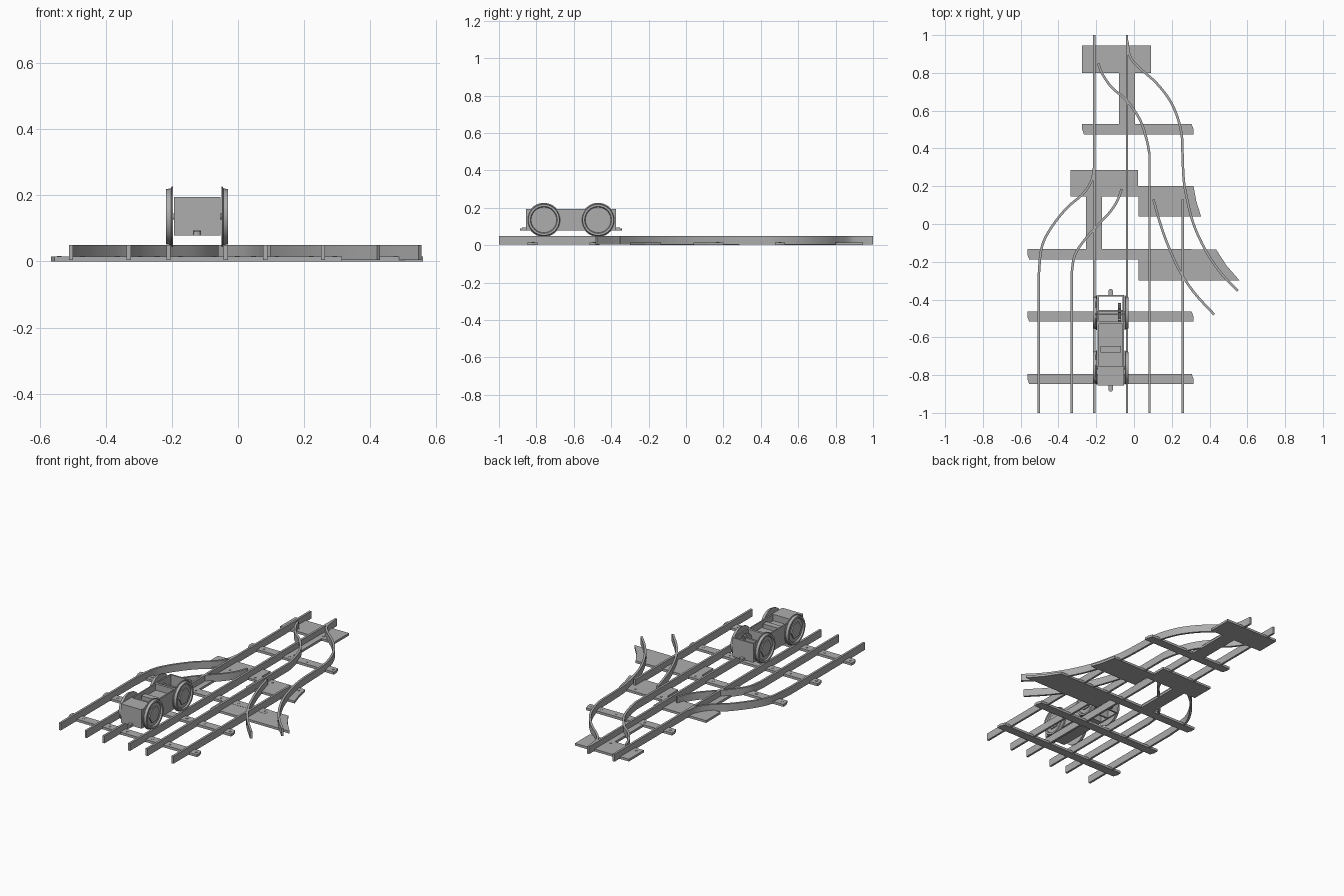
import bpy, bmesh
from math import cos, sin, pi, radians
from mathutils import Vector

cube = bpy.data.objects.get("Cube")
if cube:
    bpy.data.objects.remove(cube, do_unlink=True)

steel = bpy.data.materials.new("grey_steel")
steel.use_nodes = True
GREY = (0.42, 0.42, 0.42, 1)
steel.diffuse_color = GREY
steel.node_tree.nodes["Principled BSDF"].inputs["Base Color"].default_value = GREY


def finish(name, bm, smooth=False):
    bmesh.ops.recalc_face_normals(bm, faces=bm.faces)
    mesh = bpy.data.meshes.new(name)
    bm.to_mesh(mesh)
    bm.free()
    mesh.materials.append(steel)
    obj = bpy.data.objects.new(name, mesh)
    bpy.context.collection.objects.link(obj)
    if smooth:
        bpy.ops.object.select_all(action='DESELECT')
        obj.select_set(True)
        bpy.context.view_layer.objects.active = obj
        bpy.ops.object.shade_smooth_by_angle(angle=radians(35))
    return obj


def prism(bm, outline, low, high, place=lambda a, b, h: (a, b, h)):
    """Extrude a closed outline between two levels."""
    bottom = [bm.verts.new(place(a, b, low)) for a, b in outline]
    top = [bm.verts.new(place(a, b, high)) for a, b in outline]
    bm.faces.new(bottom[::-1])
    bm.faces.new(top)
    n = len(outline)
    for i in range(n):
        j = (i + 1) % n
        bm.faces.new((bottom[i], bottom[j], top[j], top[i]))


def box(bm, x0, x1, y0, y1, z0, z1):
    prism(bm, [(x0, y0), (x1, y0), (x1, y1), (x0, y1)], z0, z1)


def circle(radius, sides, a=0.0, b=0.0):
    return [(a + radius * cos(2 * pi * i / sides), b + radius * sin(2 * pi * i / sides))
            for i in range(sides)]


def along_x(a, b, h):
    return (h, a, b)


def spline(points, steps=6):
    """Catmull-Rom curve through flat points."""
    p = [Vector(q) for q in points]
    p = [2 * p[0] - p[1]] + p + [2 * p[-1] - p[-2]]
    out = []
    for a, b, c, d in zip(p, p[1:], p[2:], p[3:]):
        for k in range(steps):
            t = k / steps
            out.append(0.5 * (2 * b + (c - a) * t + (2 * a - 5 * b + 4 * c - d) * t ** 2
                              + (3 * b - a - 3 * c + d) * t ** 3))
    return out + [p[-2]]


def rail(name, path):
    """Upright bar swept along a flat path."""
    path = [Vector(q) for q in path]
    bm = bmesh.new()
    last = None
    for i, p in enumerate(path):
        way = (path[min(i + 1, len(path) - 1)] - path[max(i - 1, 0)]).normalized()
        side = Vector((-way.y, way.x)) * 0.0065
        ring = [bm.verts.new((*(p + side * s), z))
                for s, z in ((-1, 0.004), (1, 0.004), (1, 0.049), (-1, 0.049))]
        if last:
            for k in range(4):
                m = (k + 1) % 4
                bm.faces.new((last[k], last[m], ring[m], ring[k]))
        else:
            bm.faces.new(ring)
        last = ring
    bm.faces.new(last[::-1])
    finish(name, bm, True)


# Rails
MAIN = (-0.21, -0.037)
for name, x in zip(("main_rail_right", "main_rail_left"), MAIN):
    rail(name, [(x, -1), (x, 1)])
rail("right_siding_outer_rail", [(-0.505, -1)] + spline(
    [(-0.505, -0.28), (-0.49, -0.13), (-0.445, -0.03), (-0.36, 0.08),
     (-0.27, 0.16), (-0.225, 0.23), (-0.211, 0.3)]))
rail("right_siding_inner_rail", [(-0.33, -1)] + spline(
    [(-0.33, -0.26), (-0.315, -0.17), (-0.27, -0.095), (-0.2, -0.015),
     (-0.13, 0.06), (-0.09, 0.12), (-0.065, 0.185)]))
rail("left_siding_inner_rail", [(0.082, -1)] + spline(
    [(0.082, 0.37), (0.066, 0.45), (0.03, 0.555), (-0.04, 0.655),
     (-0.115, 0.72), (-0.165, 0.79), (-0.19, 0.85)]))
rail("left_siding_outer_rail", [(0.257, -1), (0.257, 0.13)])
rail("branch_outer_rail", spline(
    [(-0.036, 0.97), (-0.02, 0.885), (0.03, 0.825), (0.11, 0.755), (0.18, 0.67),
     (0.225, 0.58), (0.252, 0.475), (0.257, 0.37), (0.262, 0.25), (0.275, 0.16),
     (0.315, 0), (0.385, -0.15), (0.465, -0.265), (0.55, -0.355)]))
rail("branch_inner_rail", spline(
    [(0.103, 0.13), (0.135, 0.015), (0.177, -0.105), (0.24, -0.245),
     (0.32, -0.365), (0.425, -0.48)]))

# Sleepers, each with a small tongue at one end and a notch at the other
TIE = 0.015
for name, x0, y in (("front_sleeper", -0.565, -0.82), ("second_sleeper", -0.565, -0.49),
                    ("third_sleeper", -0.565, -0.16), ("rear_sleeper", -0.275, 0.502)):
    bm = bmesh.new()
    prism(bm, [(x0 + 0.01, y - 0.027), (0.315, y - 0.027), (0.315, y), (0.305, y + 0.027),
               (x0, y + 0.027), (x0, y)], 0, TIE)
    finish(name, bm)

# Switch plates
plates = {
    "third_sleeper_plate": [(0.025, -0.3), (0.56, -0.3), (0.49, -0.22), (0.435, -0.135),
                            (0.025, -0.135)],
    "middle_plate": [(-0.335, 0.145), (0.025, 0.145), (0.025, 0.04), (0.355, 0.04),
                     (0.33, 0.12), (0.315, 0.2), (0.02, 0.2), (0.02, 0.285), (-0.335, 0.285)],
    "middle_spine": [(-0.255, -0.14), (-0.17, -0.14), (-0.17, 0.15), (-0.255, 0.15)],
    "rear_plate": [(-0.275, 0.8), (0.09, 0.8), (0.09, 0.945), (-0.275, 0.945)],
    "rear_spine": [(-0.08, 0.52), (0.005, 0.52), (0.005, 0.81), (-0.08, 0.81)],
}
for name, outline in plates.items():
    bm = bmesh.new()
    prism(bm, outline, 0, TIE - 0.001)
    finish(name, bm)

# Bolts beside the rails
bm = bmesh.new()
rails_x = [-0.505, -0.33, -0.21, -0.037, 0.082, 0.257]
for y, xs in ((-0.82, rails_x), (-0.49, rails_x), (-0.16, rails_x),
              (0.502, rails_x[2:]), (0.17, rails_x[2:]), (0.83, rails_x[2:4])):
    for x in xs:
        for dx in (-0.035, 0.035):
            prism(bm, circle(0.007, 10, x + dx, y), TIE - 0.004, TIE + 0.002)
finish("rail_bolts", bm)

# Trolley body: open rear bay, lower deck, solid front box
CX = -0.1235
LOW, TOP = 0.078, 0.194
HALF = 0.07
bm = bmesh.new()
for s in (-1, 1):
    xs = sorted((CX + s * HALF, CX + s * (HALF - 0.008)))
    box(bm, *xs, -0.855, -0.375, LOW, TOP)
finish("body_side_plates", bm)
inner = HALF - 0.008
bm = bmesh.new()
box(bm, CX - inner, CX + inner, -0.855, -0.755, LOW, TOP)
finish("front_box", bm)
bm = bmesh.new()
box(bm, CX - inner, CX + inner, -0.755, -0.53, LOW, 0.155)
box(bm, CX - 0.055, CX + 0.055, -0.68, -0.645, 0.155, 0.18)
finish("deck_and_block", bm)
bm = bmesh.new()
box(bm, CX - inner, CX + inner, -0.385, -0.375, LOW, TOP)
box(bm, CX - inner, CX + inner, -0.53, -0.515, LOW, TOP)
box(bm, CX - inner, CX + inner, -0.467, -0.455, LOW, 0.17)
finish("rear_bay_walls", bm)

# Couplers at both ends
for name, s, y in (("front_coupler", -1, -0.855), ("rear_coupler", 1, -0.375)):
    bm = bmesh.new()
    ys = sorted((y, y + s * 0.022))
    box(bm, CX - 0.012, CX + 0.012, *ys, LOW, 0.093)
    prism(bm, circle(0.012, 12, CX, y + s * 0.02), LOW, 0.09)
    finish(name, bm)

# Wheels, hexagonal hubs and axles
AXLE_Z = 0.135
PROFILE = [(-0.003, 0), (-0.003, 0.091), (0.001, 0.091), (0.003, 0.086), (0.018, 0.083),
           (0.018, 0.072), (0.009, 0.068), (0.009, 0)]
for place, y in (("front", -0.76), ("rear", -0.47)):
    for side, s in (("right", -1), ("left", 1)):
        face = CX + s * 0.076
        bm = bmesh.new()
        verts = [bm.verts.new((face + s * d, y, AXLE_Z + r)) for d, r in PROFILE]
        edges = [bm.edges.new(e) for e in zip(verts, verts[1:])]
        bmesh.ops.spin(bm, geom=verts + edges, cent=(0, y, AXLE_Z), axis=(1, 0, 0),
                       angle=2 * pi, steps=40)
        bmesh.ops.remove_doubles(bm, verts=bm.verts, dist=0.0001)
        finish(f"{place}_{side}_wheel", bm, True)
        bm = bmesh.new()
        prism(bm, circle(0.049, 6, y, AXLE_Z), *sorted((face + s * 0.008, face + s * 0.016)),
              along_x)
        finish(f"{place}_{side}_hub", bm)
    bm = bmesh.new()
    prism(bm, circle(0.009, 16, y, AXLE_Z), CX - 0.076, CX + 0.076, along_x)
    finish(f"{place}_axle", bm, True)

# Drive gear on the rear axle
bm = bmesh.new()
teeth = []
for i in range(72):
    r = 0.052 if i % 4 < 2 else 0.044
    teeth.append((-0.47 + r * cos(2 * pi * i / 72), AXLE_Z + r * sin(2 * pi * i / 72)))
prism(bm, teeth, -0.085, -0.069, along_x)
finish("drive_gear", bm)
